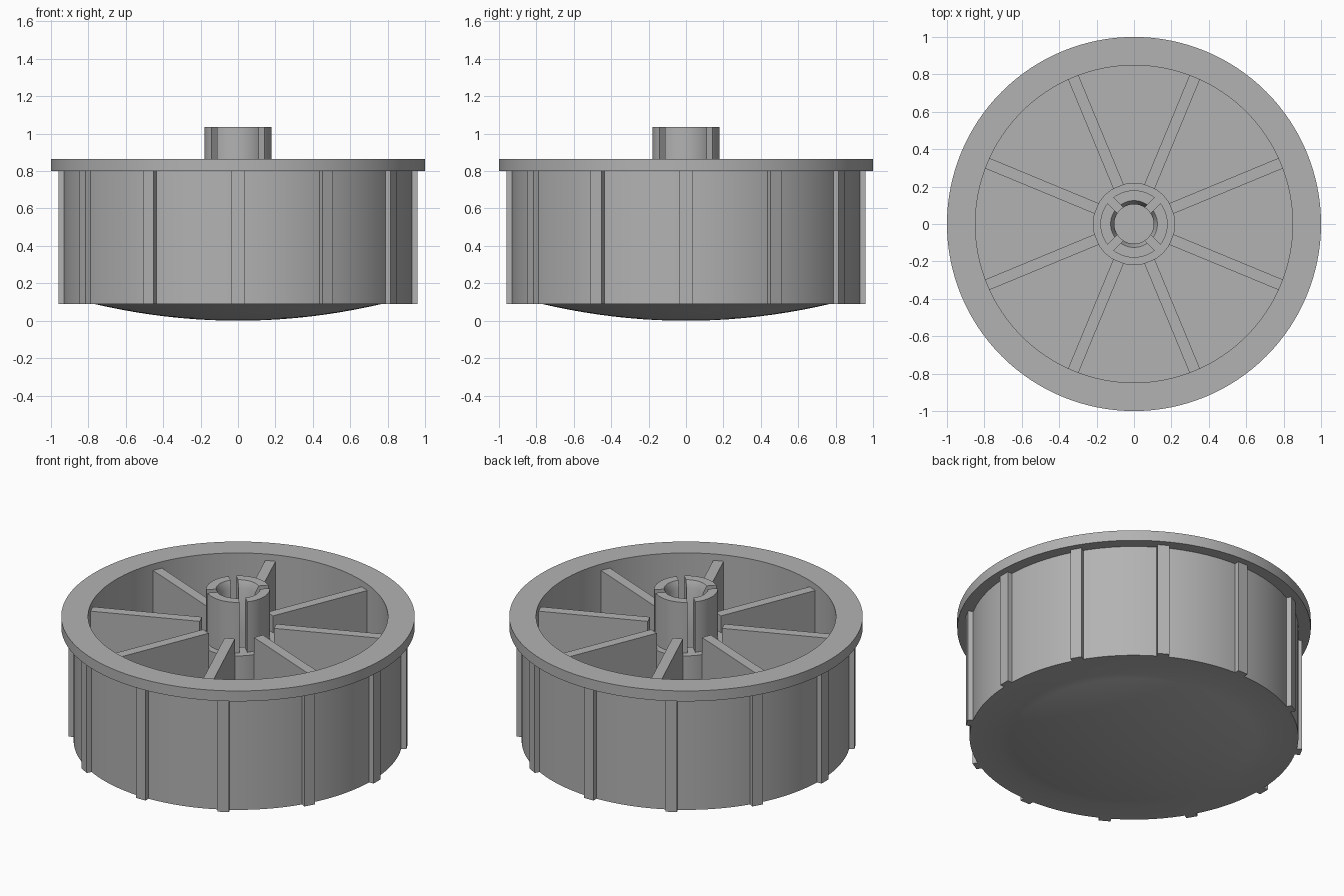
import bpy
import bmesh
import math
from mathutils import Matrix, Vector

cube = bpy.data.objects.get("Cube")
if cube:
    bpy.data.objects.remove(cube, do_unlink=True)

grey = bpy.data.materials.new("plain grey")
grey.use_nodes = True
grey.diffuse_color = (0.45, 0.45, 0.45, 1)
grey.node_tree.nodes["Principled BSDF"].inputs["Base Color"].default_value = grey.diffuse_color


def finish(bm, name, smooth=False):
    bmesh.ops.recalc_face_normals(bm, faces=bm.faces)
    mesh = bpy.data.meshes.new(name)
    bm.to_mesh(mesh)
    bm.free()
    mesh.materials.append(grey)
    obj = bpy.data.objects.new(name, mesh)
    bpy.context.collection.objects.link(obj)
    bpy.ops.object.select_all(action='DESELECT')
    obj.select_set(True)
    bpy.context.view_layer.objects.active = obj
    if smooth:
        bpy.ops.object.shade_smooth_by_angle(angle=math.radians(30))
    return obj


def lathe(name, profile, steps, closed=False):
    """Revolve (radius, height) points around z."""
    bm = bmesh.new()
    verts = [bm.verts.new((r, 0, z)) for r, z in profile]
    pairs = list(zip(verts, verts[1:]))
    if closed:
        pairs.append((verts[-1], verts[0]))
    edges = [bm.edges.new(p) for p in pairs]
    bmesh.ops.spin(bm, geom=verts + edges, cent=(0, 0, 0), axis=(0, 0, 1),
                   angle=math.tau, steps=steps)
    bmesh.ops.remove_doubles(bm, verts=bm.verts, dist=0.0001)
    return finish(bm, name, True)


def radial_boxes(name, count, start, r0, r1, width, z0, z1):
    """Ring of boxes pointing outwards from the axis."""
    bm = bmesh.new()
    for i in range(count):
        turn = Matrix.Rotation(start + math.tau * i / count, 4, 'Z')
        place = Matrix.Translation(((r0 + r1) / 2, 0, (z0 + z1) / 2))
        size = Matrix.Diagonal(Vector((r1 - r0, width, z1 - z0, 1)))
        bmesh.ops.create_cube(bm, size=1, matrix=turn @ place @ size)
    return finish(bm, name)


# Drum: domed underside, outer wall, flange and hollow inside
base_z, dome_r, wall_r, bore_r = 0.09, 0.77, 0.93, 0.848
dome = [(dome_r * i / 10, base_z * (i / 10) ** 2) for i in range(11)]
lathe("drum", dome + [(wall_r, base_z), (wall_r, 0.8), (1, 0.8), (1, 0.865),
                      (bore_r, 0.865), (bore_r, 0.17), (0, 0.17)], 128)

# Grip ribs around the outside and spokes inside
radial_boxes("grip_ribs", 12, 0, 0.9, 0.96, 0.067, base_z, 0.8)
radial_boxes("spokes", 8, math.pi / 8, 0.215, 0.86, 0.06, 0.15, 0.825)

# Hub base tube
lathe("hub_base", [(0.105, 0.15), (0.22, 0.15), (0.22, 0.72), (0.105, 0.72)], 64, True)

# Hub collar with a tapered bore, split by four diagonal slots
collar = lathe("hub_collar", [(0.105, 0.7), (0.18, 0.7), (0.18, 1.035), (0.125, 1.035),
                              (0.105, 0.99)], 64, True)
cutter = radial_boxes("slot_cutter", 4, math.pi / 4, 0.05, 0.3, 0.043, 0.715, 1.2)
cutter.hide_render = True
slots = collar.modifiers.new("slots", 'BOOLEAN')
slots.operation = 'DIFFERENCE'
slots.solver = 'EXACT'
slots.object = cutter
bpy.context.view_layer.objects.active = collar
bpy.ops.object.modifier_apply(modifier="slots")
bpy.data.objects.remove(cutter, do_unlink=True)
